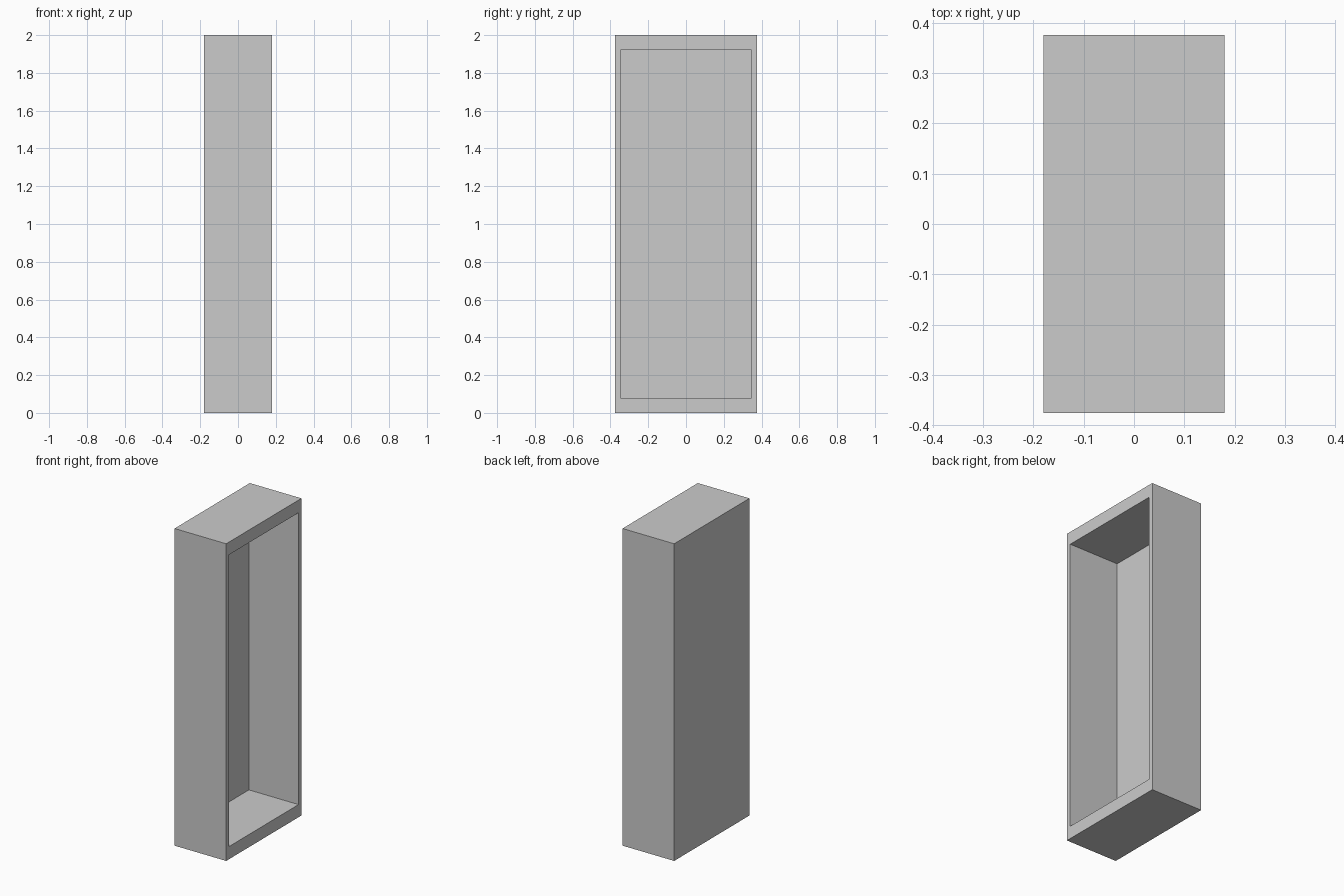
import bpy, bmesh
from mathutils import Vector

if "Cube" in bpy.data.objects:
    bpy.data.objects.remove(bpy.data.objects["Cube"])

W, D, H = 0.36, 0.75, 2.0            # outer size
SIDE, CAP, BACK = 0.029, 0.08, 0.014  # wall thicknesses

# Outer shell of the cabinet
bm = bmesh.new()
bmesh.ops.create_cube(bm, size=1)
bmesh.ops.scale(bm, vec=(W, D, H), verts=bm.verts)
bm.normal_update()

# Rim around the opening on the +x side
face = next(f for f in bm.faces if f.normal.x > 0.9)
bmesh.ops.inset_individual(bm, faces=[face], thickness=0.02)
for v in face.verts:
    v.co.y = (D / 2 - SIDE) * (1 if v.co.y > 0 else -1)
    v.co.z = (H / 2 - CAP) * (1 if v.co.z > 0 else -1)

# Push the opening in to form the cavity
ext = bmesh.ops.extrude_discrete_faces(bm, faces=[face])
bmesh.ops.translate(bm, vec=Vector((-(W - BACK), 0, 0)), verts=ext["faces"][0].verts)
bmesh.ops.translate(bm, vec=Vector((0, 0, H / 2)), verts=bm.verts)
bmesh.ops.recalc_face_normals(bm, faces=bm.faces)

mesh = bpy.data.meshes.new("cabinet_shell")
bm.to_mesh(mesh)
bm.free()
bpy.context.collection.objects.link(bpy.data.objects.new("cabinet_shell", mesh))
